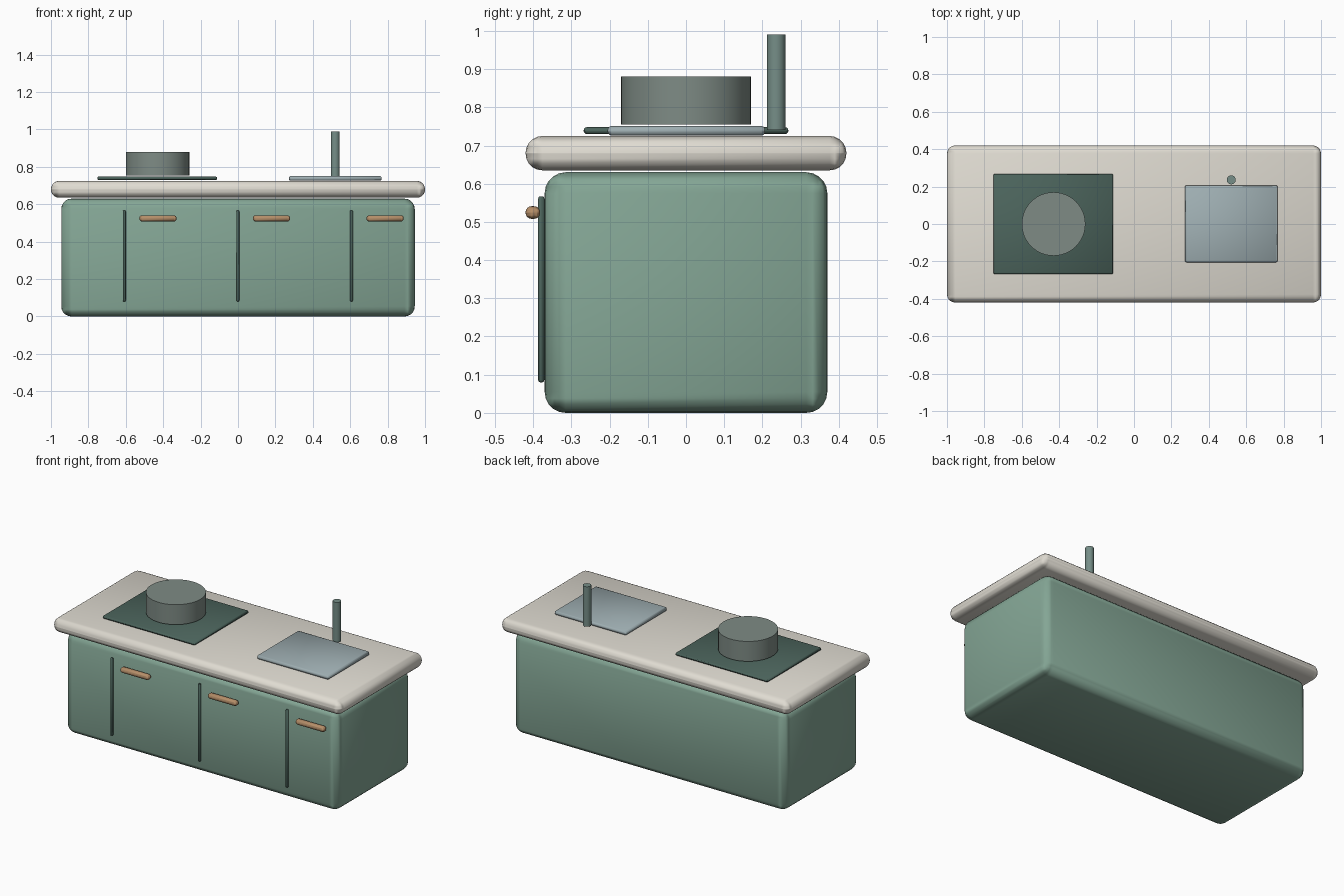
import bpy

if "Cube" in bpy.data.objects:
    bpy.data.objects.remove(bpy.data.objects["Cube"])


def material(name, rgb):
    m = bpy.data.materials.new(name)
    m.diffuse_color = (*rgb, 1)
    m.use_nodes = True
    m.node_tree.nodes["Principled BSDF"].inputs["Base Color"].default_value = m.diffuse_color
    return m


GREEN = material("sage_paint", (0.23, 0.38, 0.30))
CREAM = material("cream_stone", (0.74, 0.71, 0.64))
DARK = material("dark_green", (0.07, 0.125, 0.105))
STEEL = material("blue_steel", (0.34, 0.42, 0.44))
METAL = material("grey_green_metal", (0.21, 0.26, 0.235))
TAP = material("tap_metal", (0.18, 0.27, 0.245))
WOOD = material("wood", (0.46, 0.27, 0.14))


def finish(obj, name, mat):
    obj.name = name
    obj.data.materials.append(mat)
    bpy.ops.object.shade_smooth_by_angle(angle=0.7)
    return obj


# Rounded box given by its extents on each axis
def box(name, xs, ys, zs, bevel, mat, segments=5):
    spans = (xs, ys, zs)
    bpy.ops.mesh.primitive_cube_add(size=1, location=[(a + b) / 2 for a, b in spans])
    obj = bpy.context.object
    obj.scale = [b - a for a, b in spans]
    bpy.ops.object.transform_apply(location=False, rotation=False, scale=True)
    mod = obj.modifiers.new("round", "BEVEL")
    mod.width = bevel
    mod.segments = segments
    mod.limit_method = "NONE"
    mod.harden_normals = True
    bpy.ops.object.modifier_apply(modifier=mod.name)
    return finish(obj, name, mat)


def cylinder(name, x, y, zs, radius, mat, sides=48):
    bpy.ops.mesh.primitive_cylinder_add(
        vertices=sides, radius=radius, depth=zs[1] - zs[0],
        location=(x, y, sum(zs) / 2))
    return finish(bpy.context.object, name, mat)


# Cabinet and worktop
box("cabinet_body", (-0.945, 0.945), (-0.37, 0.37), (0, 0.63), 0.055, GREEN)
box("worktop", (-1, 1), (-0.42, 0.42), (0.635, 0.725), 0.044, CREAM)

# Hob and pot
box("hob_plate", (-0.752, -0.112), (-0.268, 0.268), (0.73, 0.748), 0.008, DARK, 3)
cylinder("pot", -0.43, 0, (0.755, 0.88), 0.17, METAL)

# Sink and tap
box("sink_plate", (0.272, 0.768), (-0.205, 0.207), (0.726, 0.751), 0.01, STEEL, 3)
cylinder("tap", 0.52, 0.236, (0.74, 0.99), 0.024, TAP, 32)

# Door seams and handles
for i, x in enumerate((-0.608, -0.001, 0.606)):
    box(f"door_seam_{i + 1}", (x - 0.008, x + 0.008), (-0.387, -0.371),
        (0.08, 0.567), 0.006, DARK, 3)
    box(f"handle_{i + 1}", (x + 0.08, x + 0.28), (-0.42, -0.382),
        (0.508, 0.541), 0.0155, WOOD, 4)
